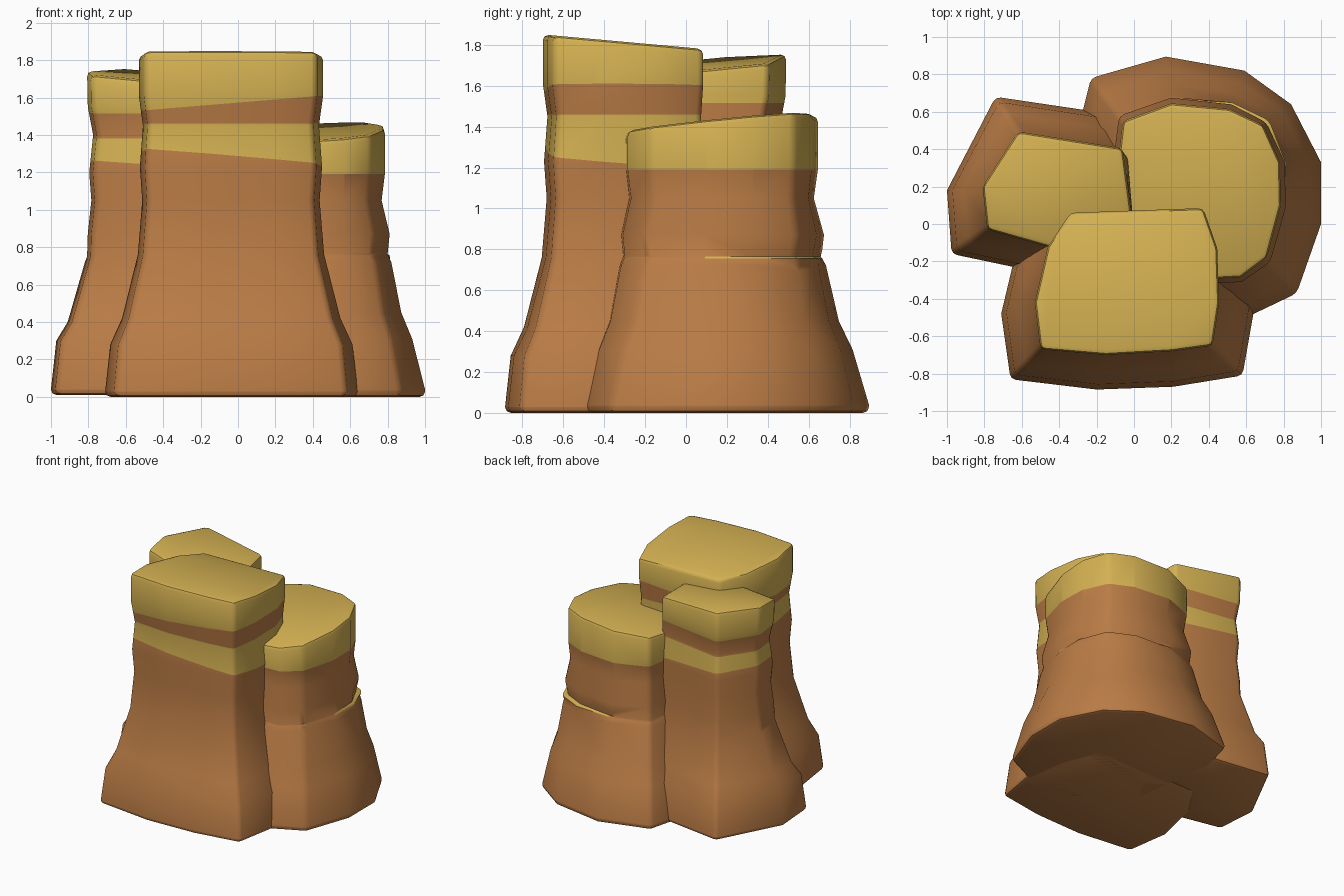
import bpy, bmesh, math
from mathutils import Vector

if "Cube" in bpy.data.objects:
    bpy.data.objects.remove(bpy.data.objects["Cube"])


def material(name, rgb):
    m = bpy.data.materials.new(name)
    m.diffuse_color = (*rgb, 1)
    m.use_nodes = True
    m.node_tree.nodes["Principled BSDF"].inputs["Base Color"].default_value = m.diffuse_color
    return m


brown = material("rock brown", (0.49, 0.20, 0.06))
yellow = material("sandy yellow", (0.66, 0.44, 0.085))


def column(name, top, base, levels, cap, bands, z0=0.0, ledge=None):
    """Loft base outline to top outline; levels = (z, blend towards base).
    cap and bands are planes z = a*x + b*y + c."""
    ledge = ledge or {}
    bm = bmesh.new()
    rings = []
    for z, t in [(z0, 1.0)] + levels + [(None, 0.0)]:
        ring = []
        for i, (p, q) in enumerate(zip(top, base)):
            s = t + ledge.get((z, i), 0)
            x, y = p[0] + (q[0] - p[0]) * s, p[1] + (q[1] - p[1]) * s
            h = cap[0] * x + cap[1] * y + cap[2] if z is None else z
            ring.append(bm.verts.new((x, y, h)))
        rings.append(ring)
    n = len(top)
    for a, b in zip(rings, rings[1:]):
        for i in range(n):
            j = (i + 1) % n
            bm.faces.new((a[i], a[j], b[j], b[i]))
    caps = [bm.faces.new(rings[0]), bm.faces.new(rings[-1])]
    bmesh.ops.recalc_face_normals(bm, faces=bm.faces)

    # Soften the rims and the sharp upright corners
    rims = {e for f in caps for e in f.edges}
    corners = set()
    for e in bm.edges:
        d = (e.verts[0].co - e.verts[1].co).normalized()
        if abs(d.z) > 0.7 and e.calc_face_angle(0) > math.radians(36):
            corners.add(e)
    bmesh.ops.bevel(bm, geom=list(rims | corners), offset=0.028, segments=2,
                    profile=0.5, affect='EDGES', clamp_overlap=True)

    # Cut the colour bands and paint every other layer
    for a, b, c in bands:
        bmesh.ops.bisect_plane(bm, geom=bm.verts[:] + bm.edges[:] + bm.faces[:],
                               plane_co=(0, 0, c), plane_no=Vector((-a, -b, 1)).normalized())
    bm.normal_update()
    for f in bm.faces:
        m = f.calc_center_median()
        k = sum(m.z > a * m.x + b * m.y + c for a, b, c in bands)
        on_ledge = ledge and 0.7 < m.z < 0.8 and f.normal.z > 0.7
        f.material_index = 1 if k % 2 or on_ledge else 0

    me = bpy.data.meshes.new(name)
    bm.to_mesh(me)
    bm.free()
    me.materials.append(brown)
    me.materials.append(yellow)
    ob = bpy.data.objects.new(name, me)
    bpy.context.collection.objects.link(ob)
    bpy.ops.object.select_all(action='DESELECT')
    ob.select_set(True)
    bpy.context.view_layer.objects.active = ob
    bpy.ops.object.shade_smooth_by_angle(angle=math.radians(38))
    return ob


# Tall front column
column("front_column",
       [(-.34, .06), (.37, .085), (.445, -.13), (.455, -.42), (.42, -.65),
        (.2, -.68), (-.15, -.70), (-.50, -.67), (-.53, -.42), (-.46, -.12)],
       [(-.45, .15), (.47, .17), (.60, -.15), (.64, -.47), (.58, -.81),
        (.21, -.87), (-.20, -.885), (-.66, -.83), (-.71, -.48), (-.62, -.10)],
       [(.03, 1), (.28, .85), (.42, .5), (.76, .03), (1.05, -.1), (1.23, -.03),
        (1.45, -.12), (1.61, 0)],
       (0, -.09, 1.788),
       [(.0825, 0, 1.573), (0, 0, 1.46), (-.082, -.08, 1.233)])

# Left column
column("left_column",
       [(-.62, .495), (-.06, .405), (0, -.05), (-.43, -.13), (-.785, -.03), (-.81, .20)],
       [(-.74, .68), (-.20, .60), (0, -.15), (-.50, -.26), (-.975, -.16), (-1.0, .18)],
       [(.04, 1), (.30, .85), (.40, .53), (.75, 0), (.87, -.02), (1.05, -.12),
        (1.2, -.06), (1.4, -.17), (1.55, -.02)],
       (-.07, .09, 1.668),
       [(0, 0, 1.515), (0, 0, 1.38), (-.07, 0, 1.209)], z0=.01)

# Low, broad right column with a cracked ledge at the back right
column("right_column",
       [(-.06, .55), (.2, .645), (.51, .615), (.69, .53), (.78, .33), (.785, .10),
        (.71, -.18), (.57, -.285), (.30, -.30), (-.08, -.2), (-.1, .2)],
       [(-.23, .78), (.17, .895), (.59, .82), (.84, .64), (1.0, .33), (1.0, 0),
        (.87, -.37), (.62, -.49), (.2, -.5), (-.2, -.3), (-.3, .5)],
       [(.04, 1), (.31, .68), (.45, .41), (.72, .16), (.755, .09), (.765, .07),
        (.87, .12), (1.05, -.08), (1.19, 0)],
       (.06, .10, 1.376),
       [(0, 0, 1.19)],
       ledge={(.755, 2): .08, (.755, 3): .13, (.755, 4): .05,
              (.765, 2): -.05, (.765, 3): -.06, (.765, 4): -.03})
